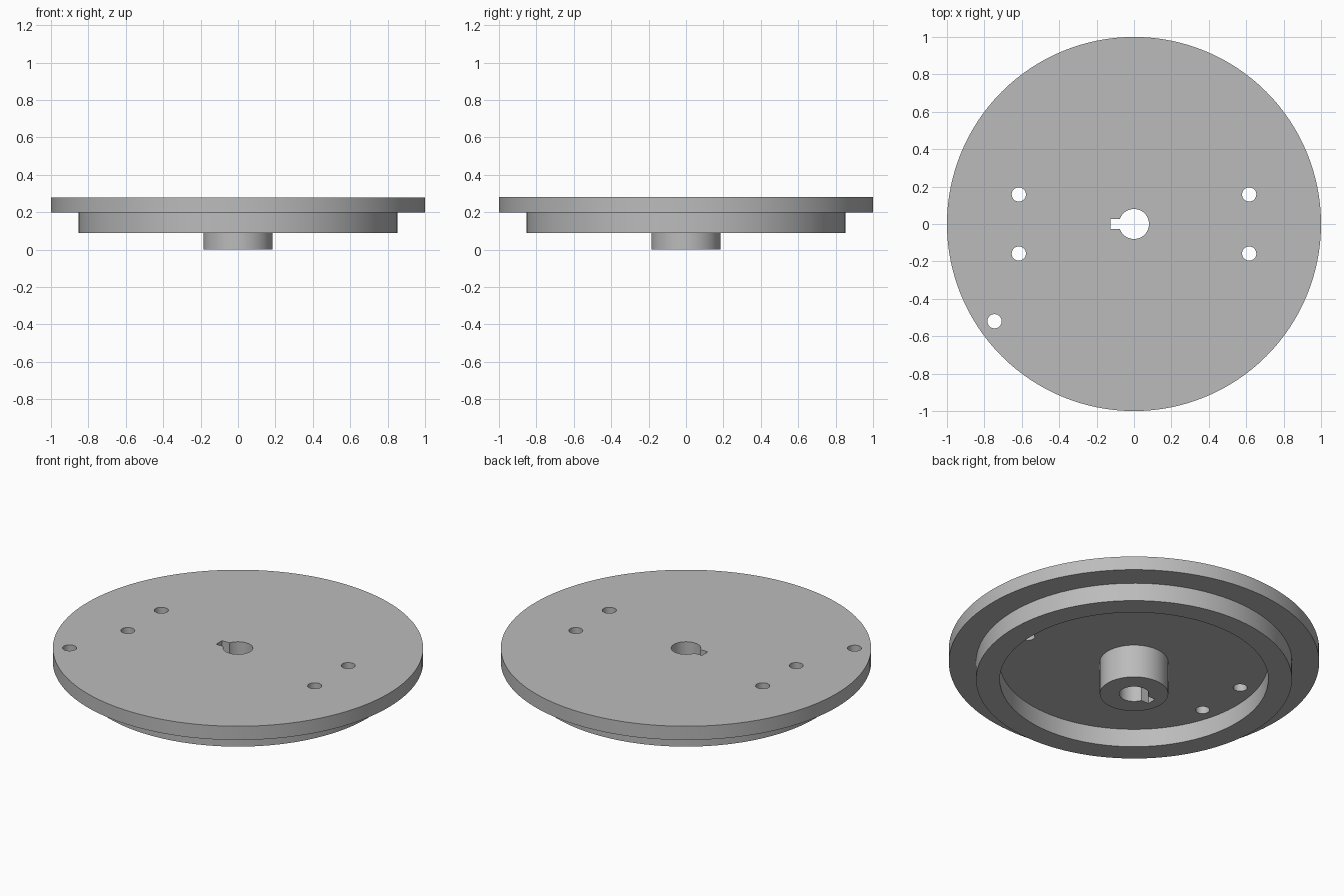
import bpy, bmesh
from math import radians
from mathutils import Vector

cube = bpy.data.objects.get("Cube")
if cube:
    bpy.data.objects.remove(cube, do_unlink=True)

# Dimensions
BORE, HUB, RING_IN, RING_OUT, FLANGE = 0.08, 0.185, 0.725, 0.853, 1.0
RING_Z, FLOOR_Z, TOP_Z = 0.09, 0.198, 0.28
SEGMENTS = 128

steel = bpy.data.materials.new("grey_metal")
steel.use_nodes = True
GREY = (0.5, 0.5, 0.5, 1)
steel.diffuse_color = GREY
steel.node_tree.nodes["Principled BSDF"].inputs["Base Color"].default_value = GREY


def make_object(name, bm):
    bmesh.ops.recalc_face_normals(bm, faces=bm.faces)
    mesh = bpy.data.meshes.new(name)
    bm.to_mesh(mesh)
    bm.free()
    mesh.materials.append(steel)
    obj = bpy.data.objects.new(name, mesh)
    bpy.context.collection.objects.link(obj)
    return obj


def lathe(name, profile):
    """Spin a closed (radius, z) outline around the z axis."""
    bm = bmesh.new()
    verts = [bm.verts.new((r, 0, z)) for r, z in profile]
    edges = [bm.edges.new((v, verts[(i + 1) % len(verts)])) for i, v in enumerate(verts)]
    bmesh.ops.spin(bm, geom=verts + edges, axis=(0, 0, 1), cent=(0, 0, 0),
                   angle=radians(360), steps=SEGMENTS, use_merge=True)
    bmesh.ops.remove_doubles(bm, verts=bm.verts, dist=1e-5)
    return make_object(name, bm)


def cut(target, cutter):
    mod = target.modifiers.new("cut", "BOOLEAN")
    mod.operation, mod.solver, mod.object = "DIFFERENCE", "EXACT", cutter
    bpy.context.view_layer.objects.active = target
    bpy.ops.object.modifier_apply(modifier=mod.name)
    bpy.data.objects.remove(cutter, do_unlink=True)


# Flange, raised ring, recess and bored hub in one turned body
disc = lathe("flanged_disc", [
    (BORE, 0), (HUB, 0), (HUB, FLOOR_Z), (RING_IN, FLOOR_Z), (RING_IN, RING_Z),
    (RING_OUT, RING_Z), (RING_OUT, FLOOR_Z), (FLANGE, FLOOR_Z), (FLANGE, TOP_Z), (BORE, TOP_Z)])

# Four bolt holes and one locating hole near the rim
holes = [(sx * 0.616, sy * 0.158) for sx in (-1, 1) for sy in (-1, 1)]
holes.append((-0.746, -0.52))
for x, y in holes:
    bm = bmesh.new()
    bmesh.ops.create_cone(bm, cap_ends=True, segments=32, radius1=0.038, radius2=0.038, depth=1)
    bmesh.ops.translate(bm, verts=bm.verts, vec=(x, y, 0))
    cut(disc, make_object("hole_cutter", bm))

# Keyway slot on the right side of the bore
bm = bmesh.new()
bmesh.ops.create_cube(bm, size=1)
bmesh.ops.scale(bm, verts=bm.verts, vec=(0.125, 0.056, 2))
bmesh.ops.translate(bm, verts=bm.verts, vec=Vector((-0.0625, 0, 0)))
cut(disc, make_object("keyway_cutter", bm))

# Smooth walls with sharp rims
bpy.ops.object.select_all(action="DESELECT")
disc.select_set(True)
bpy.context.view_layer.objects.active = disc
bpy.ops.object.shade_smooth_by_angle(angle=radians(30))
